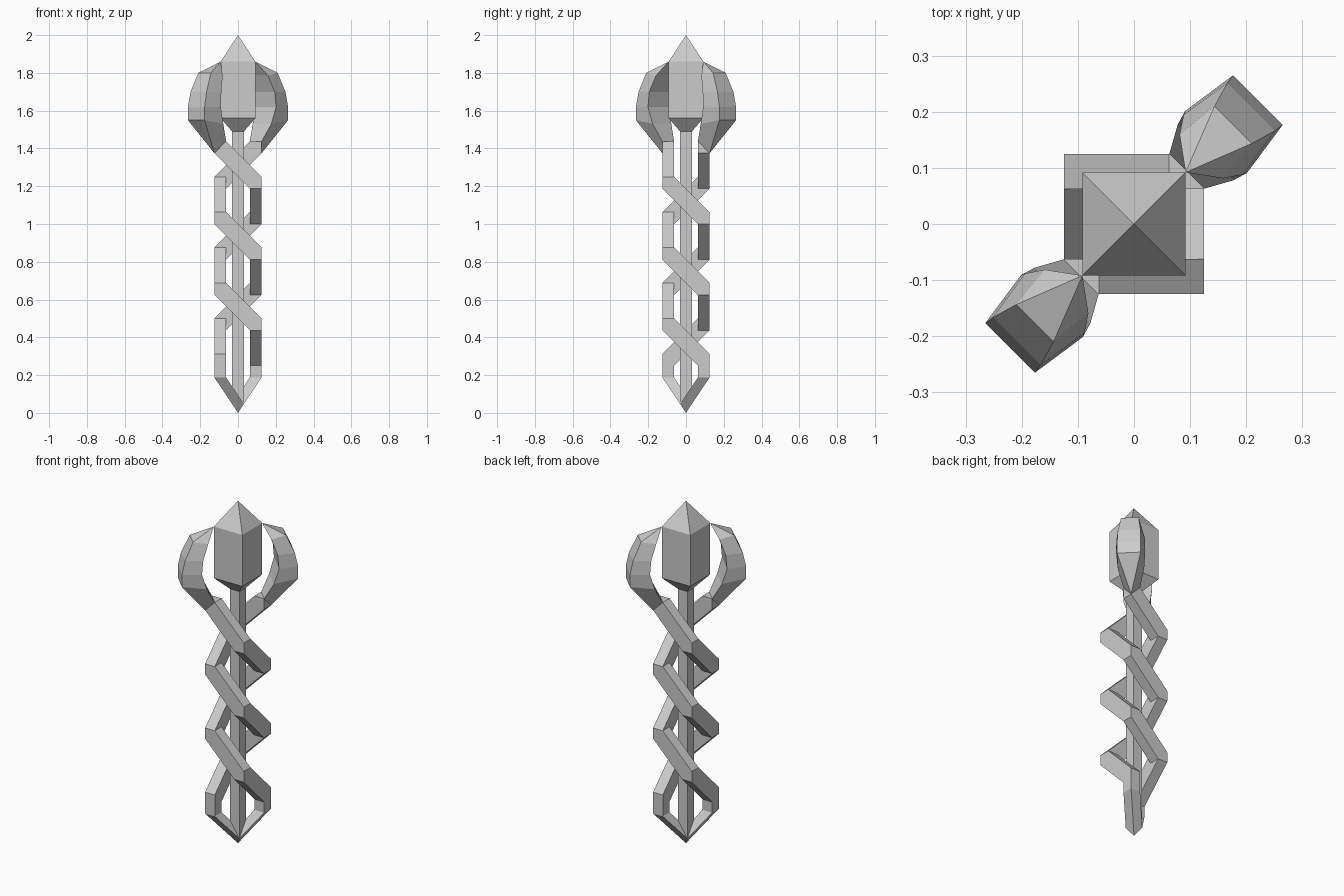
import bpy, bmesh, math
from mathutils import Vector, Matrix

if "Cube" in bpy.data.objects:
    bpy.data.objects.remove(bpy.data.objects["Cube"])

grey = bpy.data.materials.new("plain grey")
grey.diffuse_color = (0.6, 0.6, 0.6, 1)
grey.use_nodes = True
grey.node_tree.nodes["Principled BSDF"].inputs["Base Color"].default_value = grey.diffuse_color

U = 0.0625            # strand thickness
C = 1.5 * U           # strand corner distance from axis
DROP = 3 * U          # fall per quarter turn


def finish(bm, name, turn=0):
    bmesh.ops.recalc_face_normals(bm, faces=bm.faces)
    bm.transform(Matrix.Rotation(turn, 4, 'Z'))
    me = bpy.data.meshes.new(name)
    bm.to_mesh(me)
    bm.free()
    me.materials.append(grey)
    ob = bpy.data.objects.new(name, me)
    bpy.context.collection.objects.link(ob)


def square(cx, cy, z, h):
    return [Vector((cx + sx * h, cy + sy * h, z))
            for sx, sy in ((-1, -1), (1, -1), (1, 1), (-1, 1))]


def cube(cx, cy, top):
    return square(cx, cy, top, U / 2) + square(cx, cy, top - U, U / 2)


def add_hull(bm, points):
    part = bmesh.new()
    vs = [part.verts.new(p) for p in points]
    res = bmesh.ops.convex_hull(part, input=vs)
    junk = {v for v in res["geom_interior"] + res["geom_unused"]
            if isinstance(v, bmesh.types.BMVert)}
    bmesh.ops.delete(part, geom=list(junk), context='VERTS')
    bmesh.ops.dissolve_limit(part, angle_limit=0.01, verts=part.verts, edges=part.edges)
    tmp = bpy.data.meshes.new("tmp")
    part.to_mesh(tmp)
    part.free()
    bm.from_mesh(tmp)
    bpy.data.meshes.remove(tmp)


def loft(bm, rings):
    rows = [[bm.verts.new(p) for p in r] for r in rings]
    for a, b in zip(rows, rows[1:]):
        for i in range(4):
            j = (i + 1) % 4
            bm.faces.new((a[i], a[j], b[j], b[i]))
    bmesh.ops.remove_doubles(bm, verts=bm.verts, dist=1e-5)


# central shaft with crystal head, pointed at both ends
bm = bmesh.new()
loft(bm, [square(0, 0, z, h) for h, z in (
    (0, 0), (0.031, 0.047), (0.031, 1.49), (0.092, 1.56), (0.092, 1.86), (0, 2.0))])
finish(bm, "shaft_and_head")

# claw rings: outer r, z, half width, inner r, z, half width
CLAW = [(0.177, 1.375, 0.0, 0.133, 1.4375, 0.044),
        (0.3125, 1.55, 0.0625, 0.18, 1.53, 0.07),
        (0.3125, 1.62, 0.0625, 0.207, 1.62, 0.078),
        (0.295, 1.70, 0.06, 0.20, 1.70, 0.075),
        (0.25, 1.80, 0.047, 0.17, 1.785, 0.055),
        (0.13, 1.86, 0.0, 0.13, 1.86, 0.0)]
CORNERS = [(-C, -C), (C, -C), (C, C), (-C, C)]

for n, turn in enumerate((0, math.pi)):
    # square strand winding down the shaft
    bm = bmesh.new()
    path = [(*CORNERS[k % 4], 1.4375 - DROP * k) for k in range(7)]
    for a, b in zip(path, path[1:]):
        add_hull(bm, cube(*a) + cube(*b))
    # straight foot, then slanted leg into the tip
    x, y, z = path[-1]
    foot = square(x, y, 0.1875, U / 2)
    add_hull(bm, square(x, y, z - U, U / 2) + foot)
    add_hull(bm, foot + square(0, 0, 0.047, 0.031))
    finish(bm, f"strand_{n + 1}", turn)

    # curved claw reaching to the corner of the head
    bm = bmesh.new()
    loft(bm, [[Vector((ro, -wo, zo)), Vector((ro, wo, zo)),
               Vector((ri, wi, zi)), Vector((ri, -wi, zi))]
              for ro, zo, wo, ri, zi, wi in CLAW])
    finish(bm, f"claw_{n + 1}", turn + math.radians(225))
